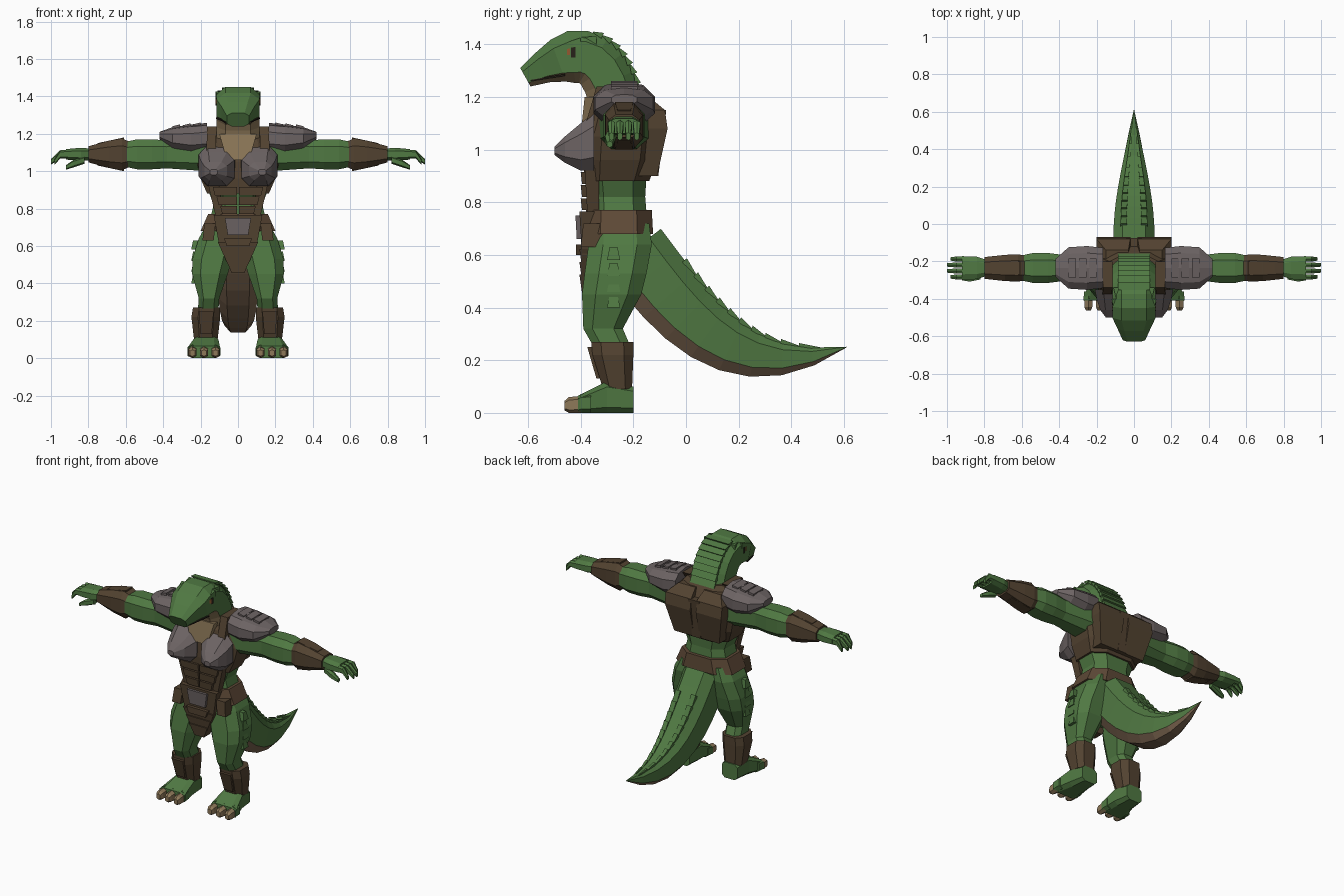
import bpy, bmesh, math
from mathutils import Vector
from mathutils.geometry import interpolate_bezier

cube = bpy.data.objects.get("Cube")
if cube:
    bpy.data.objects.remove(cube, do_unlink=True)


def material(name, red, green_part, blue):
    made = bpy.data.materials.new(name)
    made.use_nodes = True
    colour = (red, green_part, blue, 1)
    made.diffuse_color = colour
    made.node_tree.nodes["Principled BSDF"].inputs["Base Color"].default_value = colour
    return made


green = material("scale green", .08, .19, .055)
tan = material("throat tan", .27, .19, .1)
under = material("tail underside brown", .2, .13, .08)
leather = material("dark leather", .085, .055, .03)
belt_brown = material("belt brown", .11, .066, .037)
steel = material("grey armour", .15, .125, .125)
dark = material("dark line", .02, .015, .01)
amber = material("amber eye", .3, .1, .03)

# The arms lie along one straight line, level with the shoulders
ARM_Y, ARM_Z = -.235, 1.09


# Cross-sections: each is a centre and two half-axis vectors
def zring(z, front, back, width, x=0):
    middle, depth = (front + back) / 2, (back - front) / 2
    return Vector((x, middle, z)), Vector((width, 0, 0)), Vector((0, depth, 0))


def xring(x, depth, height, y=ARM_Y, z=ARM_Z):
    return Vector((x, y, z)), Vector((0, depth, 0)), Vector((0, 0, height))


def yring(y, low, high, width, x):
    middle, height = (low + high) / 2, (high - low) / 2
    return Vector((x, y, middle)), Vector((width, 0, 0)), Vector((0, 0, height))


def loft(name, rings, mat, below=None, sides=8, power=.7, pair=False):
    """Skin a closed body over rings; faces on the low side take the below material."""
    angles = [math.tau * (k + .5) / sides for k in range(sides)]
    soften = lambda v: math.copysign(abs(v) ** power, v)
    reach = max(soften(math.sin(a)) for a in angles)
    shape = [(soften(math.cos(a)) / reach, soften(math.sin(a)) / reach) for a in angles]
    for side in ((1, -1) if pair else (1,)):
        bm = bmesh.new()
        loops = []
        for centre, u, v in rings:
            points = [centre + u * a + v * b for a, b in shape]
            loops.append([bm.verts.new((p.x * side, p.y, p.z)) for p in points])
        for first, second in zip(loops, loops[1:]):
            for k in range(sides):
                j = (k + 1) % sides
                face = bm.faces.new((first[k], first[j], second[j], second[k]))
                if below and shape[k][1] + shape[j][1] < -1:
                    face.material_index = 1
        bm.faces.new(loops[0])
        bm.faces.new(loops[-1])
        bmesh.ops.recalc_face_normals(bm, faces=bm.faces)
        mesh = bpy.data.meshes.new(name)
        bm.to_mesh(mesh)
        bm.free()
        mesh.materials.append(mat)
        if below:
            mesh.materials.append(below)
        prefix = ("left_" if side > 0 else "right_") if pair else ""
        bpy.context.collection.objects.link(bpy.data.objects.new(prefix + name, mesh))


def box(name, first, second, mat, pair=True):
    loft(name, (first, second), mat, sides=4, pair=pair)


def sweep(controls, count, width_rule, height_rule):
    """Rings along a curve in the side plane, sized by rules of the distance travelled."""
    path = interpolate_bezier(*(Vector((0, y, z)) for y, z in controls), count)
    outward = 1 if path[-1].y < path[0].y else -1
    rings = []
    for i, point in enumerate(path):
        t = i / (count - 1)
        along = (path[min(i + 1, count - 1)] - path[max(i - 1, 0)]).normalized()
        up = Vector((0, along.z, -along.y)) * outward
        rings.append((point, Vector((width_rule(t), 0, 0)), up * height_rule(t)))
    return rings


def scale_row(name, rings, span, offset=0, pair=False):
    """Overlapping wedge scales down the upper side of swept rings."""
    for i, ((c, u, v), (d, s, w)) in enumerate(zip(rings, rings[1:])):
        box(f"{name}_{i + 1}",
            (c + v + u * offset, u * span, v.normalized() * .012),
            (d + w + s * offset, s * span, w.normalized() * .002), green, pair)


# Neck and head in one curve that narrows to the snout
head_curve = [(-.25, 1.1), (-.3, 1.4), (-.4, 1.4), (-.61, 1.275)]
head_size = (lambda t: min(.115, .06 + .25 * (1 - t)),
             lambda t: min(.1, .04 + .2 * (1 - t)))
loft("head_and_neck", sweep(head_curve, 10, *head_size), green, below=tan, power=.6)
scale_row("neck_scale", sweep(head_curve, 20, *head_size)[1:11], .75)
box("throat_bib", zring(1.06, -.4, -.3, .06), zring(1.2, -.385, -.3, .1), tan, False)
box("crown", yring(-.46, 1.36, 1.425, .08, 0), yring(-.34, 1.36, 1.43, .11, 0), green, False)
box("brow", yring(-.51, 1.37, 1.39, .02, .08), yring(-.4, 1.39, 1.425, .02, .1), green)
box("eye_socket", yring(-.49, 1.35, 1.38, .02, .08), yring(-.42, 1.35, 1.39, .02, .1), dark)
box("eye", yring(-.475, 1.36, 1.378, .02, .085), yring(-.44, 1.36, 1.385, .02, .1), amber)
box("mouth_line", yring(-.59, 1.26, 1.265, .02, .05), yring(-.46, 1.28, 1.287, .02, .098), dark)

# Torso
loft("waist", [
    zring(.5, -.33, -.2, .05), zring(.67, -.365, -.14, .19), zring(.76, -.36, -.15, .145),
    zring(.82, -.36, -.155, .13), zring(.9, -.37, -.15, .16)], green)
loft("vest", [
    zring(.88, -.385, -.14, .165), zring(.96, -.39, -.11, .2), zring(1.05, -.385, -.1, .22),
    zring(1.15, -.36, -.12, .2), zring(1.23, -.3, -.17, .13)], leather)
loft("back_plate", [
    zring(.9, -.2, -.11, .07, .09), zring(1.08, -.2, -.07, .09, .11),
    zring(1.15, -.2, -.08, .09, .11), zring(1.2, -.2, -.14, .06, .09)],
    leather, sides=4, pair=True)
box("back_spine", zring(.9, -.2, -.105, .03), zring(1.15, -.2, -.075, .04), leather, False)
box("collar_strap", zring(1.05, -.395, -.33, .025, .145), zring(1.24, -.34, -.2, .025, .14), leather)
loft("breast_plate", [
    yring(-.35, .92, 1.14, .1, .11), yring(-.4, .92, 1.1, .09, .11),
    yring(-.46, .95, 1.05, .06, .12), yring(-.5, .98, 1.01, .02, .13)], steel, pair=True)
for i in range(3):
    z, half = .77 + i * .05, .04 + i * .01
    box(f"belly_plate_{i + 1}", zring(z, -.395, -.34, half, half + .004),
        zring(z + .045, -.4, -.34, half + .005, half + .01), leather)
box("belly_side", zring(.76, -.375, -.33, .02, .1), zring(.93, -.385, -.33, .03, .13), leather)

# Belt and the apron plates that step down from it
loft("belt", [zring(.68, -.385, -.125, .2), zring(.77, -.38, -.13, .16)], belt_brown)
for i in range(4):
    low, half = .6 - i * .048, .1 - i * .022
    box(f"apron_plate_{i + 1}", zring(low, -.395, -.33, half),
        zring(low + (.07 if i else .165), -.405, -.33, half + .03), leather, False)
box("buckle", zring(.66, -.415, -.36, .055), zring(.75, -.42, -.36, .07), steel, False)
box("apron_band", zring(.6, -.418, -.36, .06), zring(.64, -.418, -.36, .075), leather, False)
box("hip_pouch", zring(.63, -.4, -.3, .03, .16), zring(.72, -.39, -.3, .03, .15), leather)

# Arms
loft("arm", [xring(.17, .095, .09), xring(.38, .07, .075), xring(.46, .08, .08),
             xring(.54, .08, .08), xring(.61, .065, .065)], green, pair=True)
loft("bracer", [xring(.575, .065, .065), xring(.62, .073, .085), xring(.69, .07, .073),
                xring(.8, .058, .043)], leather, pair=True)
box("bracer_plate", xring(.61, .035, .09), xring(.75, .025, .06), leather)
loft("hand", [xring(.78, .04, .03), xring(.84, .06, .035), xring(.92, .063, .028)],
     green, pair=True)
for i in range(4):
    y = ARM_Y + (i - 1.5) * .032
    tip = 1 if i in (1, 2) else .98
    loft(f"finger_{i + 1}", [xring(.9, .015, .023, y), xring(.95, .015, .022, y),
                             xring(tip, .01, .015, y, 1.05)], green, sides=6, pair=True)
loft("thumb", [xring(.82, .018, .02, -.28, 1.06), xring(.88, .02, .02, -.29, 1.04),
               xring(.92, .012, .012, -.29, 1.02)], green, sides=6, pair=True)

# Shoulder pads
loft("shoulder_pad", [
    xring(.165, .112, .08, z=1.178), xring(.25, .122, .08, z=1.17),
    xring(.35, .115, .06, z=1.175), xring(.42, .05, .02, z=1.19)],
    steel, sides=10, power=.8, pair=True)
for i in range(3):
    x, top = .2 + i * .055, 1.19 - i * .005
    box(f"pad_rib_{i + 1}", xring(x, .05, .07, z=top), xring(x + .04, .05, .06, z=top), steel)

# Legs
loft("leg", [
    zring(.72, -.36, -.14, .075, .09), zring(.64, -.37, -.13, .1, .11),
    zring(.53, -.385, -.15, .107, .137), zring(.45, -.395, -.17, .095, .15),
    zring(.32, -.39, -.24, .055, .155), zring(.25, -.35, -.21, .055, .16)], green, pair=True)
loft("greave", [zring(.27, -.36, -.2, .073, .168), zring(.22, -.355, -.2, .077, .172),
                zring(.09, -.315, -.205, .062, .172)], leather, pair=True)
box("shin_plate", zring(.13, -.34, -.27, .03, .17), zring(.25, -.375, -.3, .04, .17), leather)
for i in range(4):
    z = .4 + i * .06
    box(f"thigh_scale_{i + 1}", zring(z, -.3, -.25, .03, .22),
        zring(z + .05, -.29, -.26, .02, .22), green)

# Feet with three clawed toes
loft("foot", [yring(-.2, 0, .1, .055, .17), yring(-.3, 0, .12, .068, .172),
              yring(-.41, 0, .065, .088, .183)], green, power=.5, pair=True)
for i in range(3):
    x = .12 + i * .062
    loft(f"toe_{i + 1}", [yring(-.36, 0, .075, .026, x), yring(-.4, 0, .072, .028, x)],
         green, sides=6, pair=True)
    loft(f"claw_{i + 1}", [yring(-.395, 0, .065, .025, x), yring(-.445, 0, .06, .023, x),
                           yring(-.462, .01, .045, .015, x)], tan, sides=6, pair=True)

# Tail, tapering along its curve to a point
tail_curve = [(-.2, .62), (0, .35), (.2, .1), (.61, .25)]
taper = lambda t: 1.01 - t ** 2.5
tail_size = (lambda t: .11 * taper(t), lambda t: .13 * taper(t))
loft("tail", sweep(tail_curve, 10, *tail_size), green, below=under, power=.65)
scale_row("tail_scale", sweep(tail_curve, 14, *tail_size)[2:13], .15, offset=.5, pair=True)
